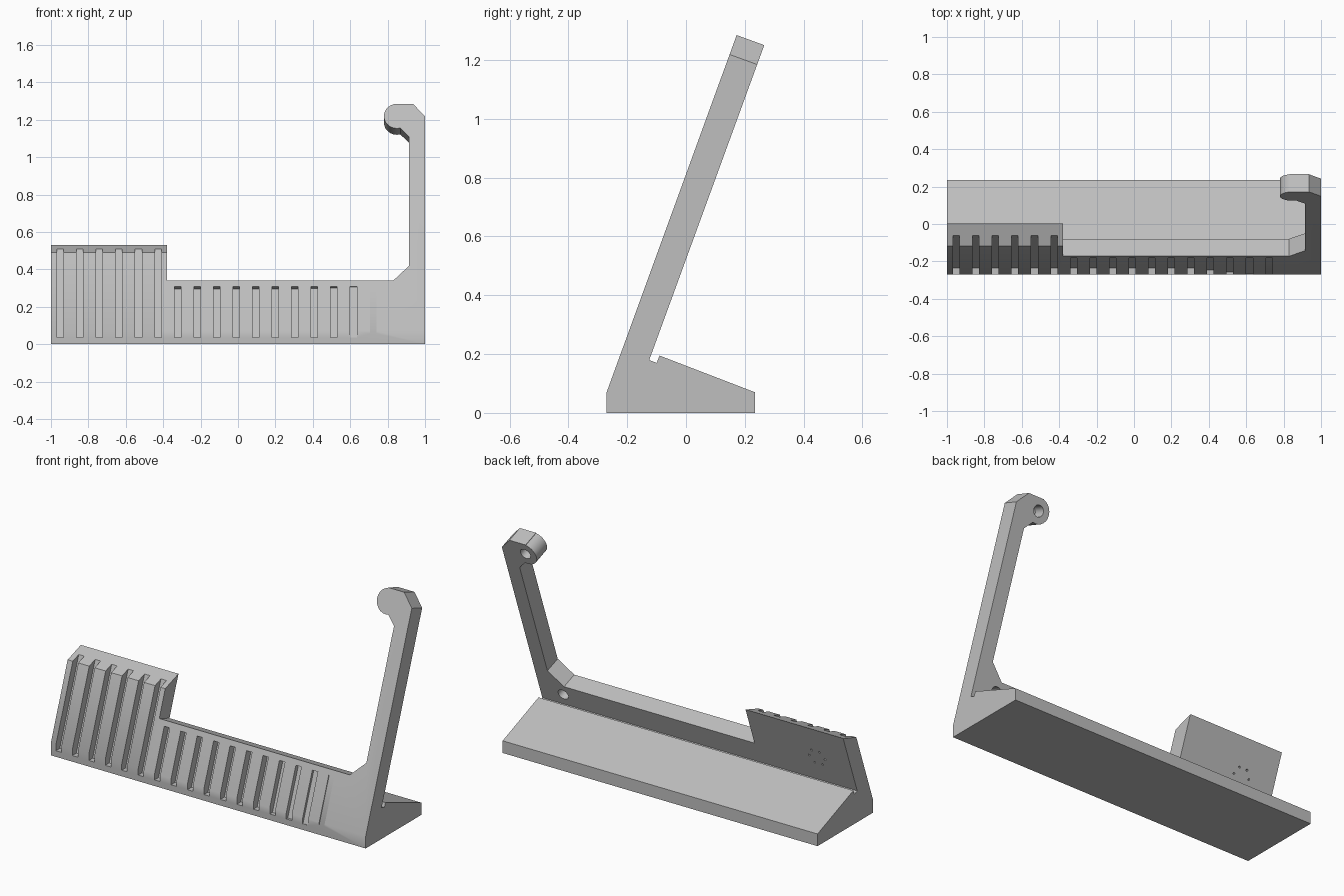
import bpy, bmesh
from math import radians, sin, cos, pi
from mathutils import Vector

cube = bpy.data.objects.get("Cube")
if cube:
    bpy.data.objects.remove(cube)

LEAN = radians(20)
FOOT = Vector((0, -0.27, 0.07))             # bottom of the leaning front face
UP = Vector((0, sin(LEAN), cos(LEAN)))      # up along the leaning face
IN = Vector((0, cos(LEAN), -sin(LEAN)))     # into the leaning face
THICK, TOP = 0.1, 1.293


def lean(x, s, n):
    """Point at x, height s along the face, depth n behind it."""
    return Vector((x, 0, 0)) + FOOT + UP * s + IN * n


def add_prism(bm, start, end):
    """Solid between two matching outlines."""
    a = [bm.verts.new(p) for p in start]
    b = [bm.verts.new(p) for p in end]
    bm.faces.new(a)
    bm.faces.new(b[::-1])
    for i in range(len(a)):
        j = (i + 1) % len(a)
        bm.faces.new((a[j], a[i], b[i], b[j]))


def finish(name, bm):
    bmesh.ops.recalc_face_normals(bm, faces=bm.faces[:])
    mesh = bpy.data.meshes.new(name)
    bm.to_mesh(mesh)
    bm.free()
    obj = bpy.data.objects.new(name, mesh)
    bpy.context.collection.objects.link(obj)
    return obj


def through(bm, outline, n0=-0.2, n1=0.3):
    """Prism square to the leaning face from an (x, s) outline."""
    add_prism(bm, [lean(x, s, n0) for x, s in outline],
              [lean(x, s, n1) for x, s in outline])


def circle(cx, cs, r, steps):
    return [(cx + r * cos(2 * pi * i / steps), cs + r * sin(2 * pi * i / steps))
            for i in range(steps)]


def carve(target, bm, name):
    """Subtract a helper solid and discard it."""
    cutter = finish(name, bm)
    cutter.hide_render = True
    mod = target.modifiers.new(name, 'BOOLEAN')
    mod.operation, mod.solver, mod.object = 'DIFFERENCE', 'EXACT', cutter
    bpy.context.view_layer.objects.active = target
    bpy.ops.object.modifier_apply(modifier=mod.name)
    bpy.data.objects.remove(cutter)


# Wedge foot, groove and full-height leaning plate as one side profile
top_front, top_back = lean(0, TOP, 0), lean(0, TOP, THICK)
side = [(-0.27, 0), (0.235, 0), (0.235, 0.07), (-0.09, 0.195), (-0.1, 0.17),
        (-0.125, 0.18), (top_back.y, top_back.z), (top_front.y, top_front.z),
        (-0.27, 0.07)]
bm = bmesh.new()
add_prism(bm, [(-1, y, z) for y, z in side], [(1, y, z) for y, z in side])
stand = finish("leaning_stand", bm)

# Open space above the low wall, leaving the post and its rounded hook
knob_x, knob_s, knob_r = 0.85, 1.223, 0.07
hook = [(knob_x + knob_r * cos(a), knob_s + knob_r * sin(a))
        for a in [radians(-75 - 15 * i) for i in range(13)]]
bm = bmesh.new()
through(bm, [(-0.38, 0.287), (0.83, 0.287), (0.915, 0.372), (0.915, 1.106)]
        + hook + [(knob_x, 1.4), (-1.1, 1.4), (-1.1, 0.6), (-0.38, 0.6)])
carve(stand, bm, "opening_cutter")

# Clipped outer corner of the post
bm = bmesh.new()
through(bm, [(1.01, 1.212), (1.1, 1.4), (0.836, 1.4)])
carve(stand, bm, "corner_cutter")

# Sloping top of the tall block
bm = bmesh.new()
slope = [(-0.1, 0.368), (0.2, 0.605), (0.2, 0.9), (-0.1, 0.9)]
add_prism(bm, [lean(-1.1, s, n) for n, s in slope],
          [lean(-0.375, s, n) for n, s in slope])
carve(stand, bm, "block_top_cutter")

# Row of slots: open topped in the block, fading out along the low wall
bm = bmesh.new()
for i in range(17):
    x = -0.95 + 0.1045 * i
    depth = 0.045 - max(0, x - 0.3) * 0.096
    height = 0.7 if x < -0.38 else 0.255
    floor = lean(0, 0, depth)
    bottom = floor - UP * ((floor.z - 0.035) / UP.z)
    roof = [lean(0, height, depth), lean(0, height, -0.1)]
    outline = [Vector((0, -0.4, 0.035)), bottom] + roof
    add_prism(bm, [p + Vector((x - 0.0175, 0, 0)) for p in outline],
              [p + Vector((x + 0.0175, 0, 0)) for p in outline])
carve(stand, bm, "slot_cutter")

# Blind pivot holes and a ring of pin holes on the back
bm = bmesh.new()
through(bm, circle(knob_x, knob_s, 0.032, 20), 0.03, 0.13)
through(bm, circle(knob_x, 0.225, 0.032, 20), 0.03, 0.13)
for cx, cs in circle(-0.785, 0.32, 0.05, 6):
    through(bm, circle(cx, cs, 0.006, 8), 0.07, 0.13)
carve(stand, bm, "hole_cutter")

# Plain grey finish
grey = bpy.data.materials.new("light_grey")
grey.use_nodes = True
colour = (0.52, 0.52, 0.52, 1)
grey.diffuse_color = colour
grey.node_tree.nodes["Principled BSDF"].inputs["Base Color"].default_value = colour
stand.data.materials.clear()
stand.data.materials.append(grey)

bpy.ops.object.select_all(action='DESELECT')
stand.select_set(True)
bpy.context.view_layer.objects.active = stand
bpy.ops.object.shade_smooth_by_angle(angle=radians(24))
weighted = stand.modifiers.new("weighted_normals", 'WEIGHTED_NORMAL')
weighted.keep_sharp = True
